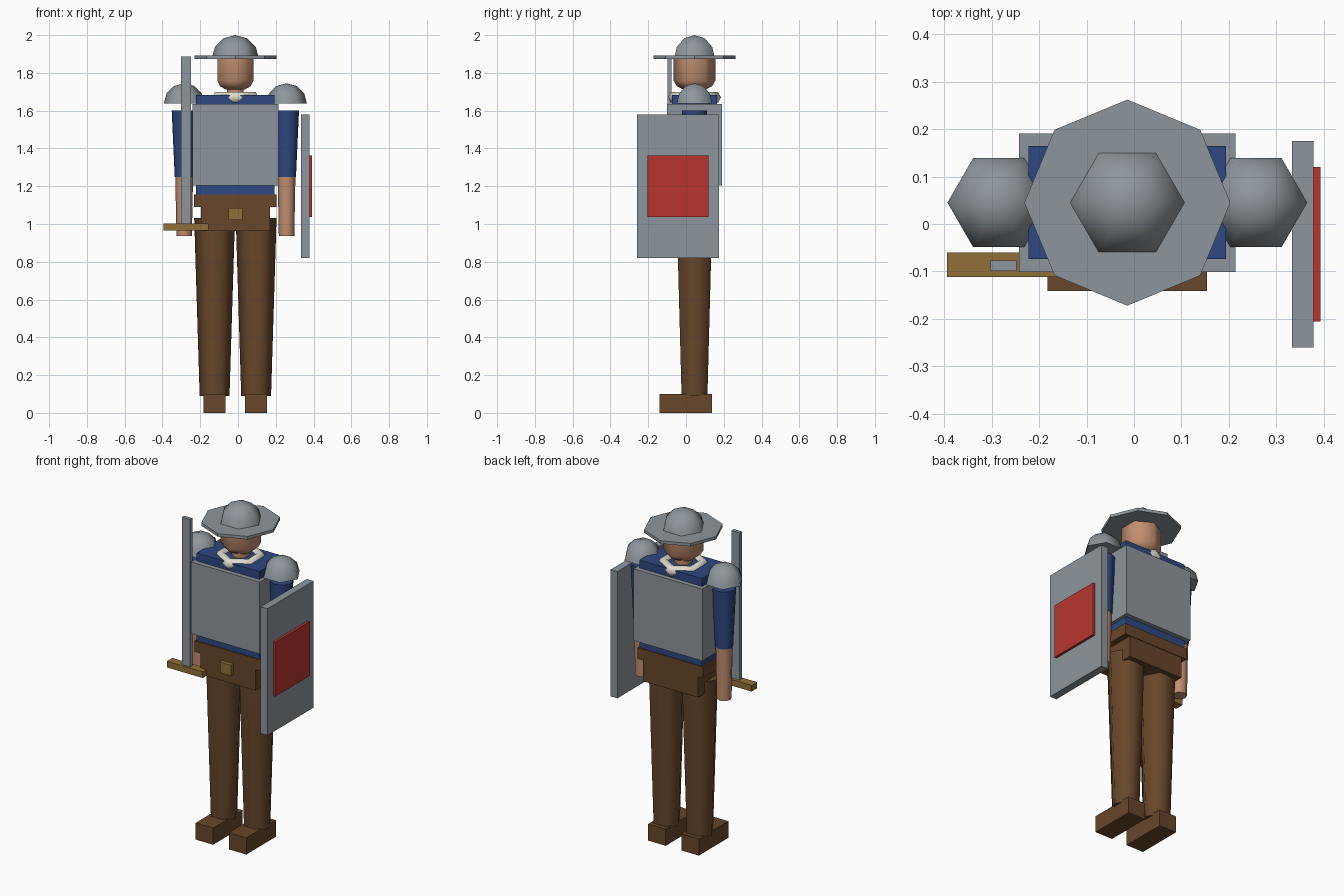
import bpy
import bmesh
from math import sin, cos, pi, radians

if "Cube" in bpy.data.objects:
    bpy.data.objects.remove(bpy.data.objects["Cube"], do_unlink=True)

CX, CY = -0.014, 0.045  # axis of the body


def material(name, rgb):
    m = bpy.data.materials.new(name)
    m.use_nodes = True
    m.diffuse_color = (*rgb, 1)
    m.node_tree.nodes["Principled BSDF"].inputs["Base Color"].default_value = (*rgb, 1)
    return m


steel = material("steel", (0.27, 0.305, 0.335))
red = material("red", (0.48, 0.036, 0.027))
blue = material("blue", (0.028, 0.065, 0.22))
skin = material("skin", (0.54, 0.275, 0.16))
brown = material("brown", (0.136, 0.063, 0.023))
gold = material("gold", (0.285, 0.16, 0.041))
cream = material("cream", (0.74, 0.71, 0.6))


def finish(name, bm, mat, smooth=False):
    bmesh.ops.recalc_face_normals(bm, faces=bm.faces)
    mesh = bpy.data.meshes.new(name)
    bm.to_mesh(mesh)
    bm.free()
    mesh.materials.append(mat)
    ob = bpy.data.objects.new(name, mesh)
    bpy.context.collection.objects.link(ob)
    if smooth:
        bpy.ops.object.select_all(action='DESELECT')
        ob.select_set(True)
        bpy.context.view_layer.objects.active = ob
        bpy.ops.object.shade_smooth_by_angle(angle=radians(65))
    return ob


def box(name, mat, xs, ys, zs):
    bm = bmesh.new()
    bmesh.ops.create_cube(bm, size=1)
    for v in bm.verts:
        for i, (lo, hi) in enumerate((xs, ys, zs)):
            v.co[i] = lo if v.co[i] < 0 else hi
    return finish(name, bm, mat)


def lathe(name, mat, profile, sides, x=CX, y=CY, start=0.0, closed=False, smooth=True):
    """Spin (radius, height) points about a vertical axis; cap open ends."""
    bm = bmesh.new()
    rings = []
    for r, z in profile:
        angles = [start + 2 * pi * k / sides for k in range(sides)]
        if r < 1e-5:
            rings.append([bm.verts.new((x, y, z))] * sides)
        else:
            rings.append([bm.verts.new((x + r * cos(a), y + r * sin(a), z)) for a in angles])
    pairs = list(zip(rings, rings[1:]))
    if closed:
        pairs.append((rings[-1], rings[0]))
    for a, b in pairs:
        for k in range(sides):
            j = (k + 1) % sides
            corners = list(dict.fromkeys((a[k], a[j], b[j], b[k])))
            bm.faces.new(corners)
    if not closed:
        for ring in (rings[0], rings[-1]):
            if len(set(ring)) > 2:
                bm.faces.new(ring)
    return finish(name, bm, mat, smooth)


def dome(name, mat, radius, base, x=CX):
    steps = [pi / 6 * k for k in range(4)]
    return lathe(name, mat, [(radius * cos(t), base + radius * sin(t)) for t in steps], 6, x)


def centred(half, mid):
    return (mid - half, mid + half)


# Helmet and head
dome("helmet_dome", steel, 0.125, 1.875)
lathe("helmet_brim", steel, [(0.217, 1.874), (0.217, 1.892)], 8, smooth=False)
lathe("head", skin, [(0.058, 1.712), (0.094, 1.73), (0.11, 1.758), (0.11, 1.88)], 6, start=pi / 2)
lathe("neck", skin, [(0.05, 1.66), (0.05, 1.73)], 6, start=pi / 2)

# Collar ring
ring = [(0.11 + 0.03 * cos(pi / 3 * k), 1.67 + 0.032 * sin(pi / 3 * k)) for k in range(6)]
lathe("collar", cream, ring, 6, start=pi / 2, closed=True)

# Torso, armour and belt
box("torso", blue, centred(0.208, CX), centred(0.119, CY), (1.12, 1.683))
box("breastplate", steel, centred(0.228, CX), centred(0.146, CY), (1.204, 1.635))
box("belt", brown, centred(0.218, CX), centred(0.125, CY), (1.09, 1.157))
box("hips", brown, centred(0.183, CX), centred(0.121, CY), (0.963, 1.09))
box("buckle", gold, centred(0.037, CX), (-0.1, -0.07), (1.02, 1.085))

# Limbs on both sides
for side, sign in (("left", 1), ("right", -1)):
    arm_x = CX + sign * 0.271
    leg_x = CX + sign * 0.11
    dome(side + "_shoulder_guard", steel, 0.108, 1.637, arm_x)
    lathe(side + "_sleeve", blue, [(0.05, 1.25), (0.066, 1.602)], 8, arm_x)
    lathe(side + "_forearm", skin, [(0.041, 0.937), (0.047, 1.25)], 8, arm_x)
    lathe(side + "_leg", brown, [(0.079, 0.09), (0.108, 1.032)], 6, leg_x)
    box(side + "_boot", brown, centred(0.058, leg_x), (-0.141, 0.138), (0, 0.1))

# Sword held upright at the right side
box("sword_blade", steel, centred(0.027, -0.275), (-0.099, -0.077), (1.0, 1.886))
box("sword_guard", gold, centred(0.119, -0.275), (-0.112, -0.06), (0.965, 1.002))

# Shield on the left side with a raised red panel
box("shield", steel, (0.333, 0.378), (-0.26, 0.175), (0.82, 1.58))
box("shield_panel", red, (0.376, 0.393), (-0.205, 0.12), (1.037, 1.362))
